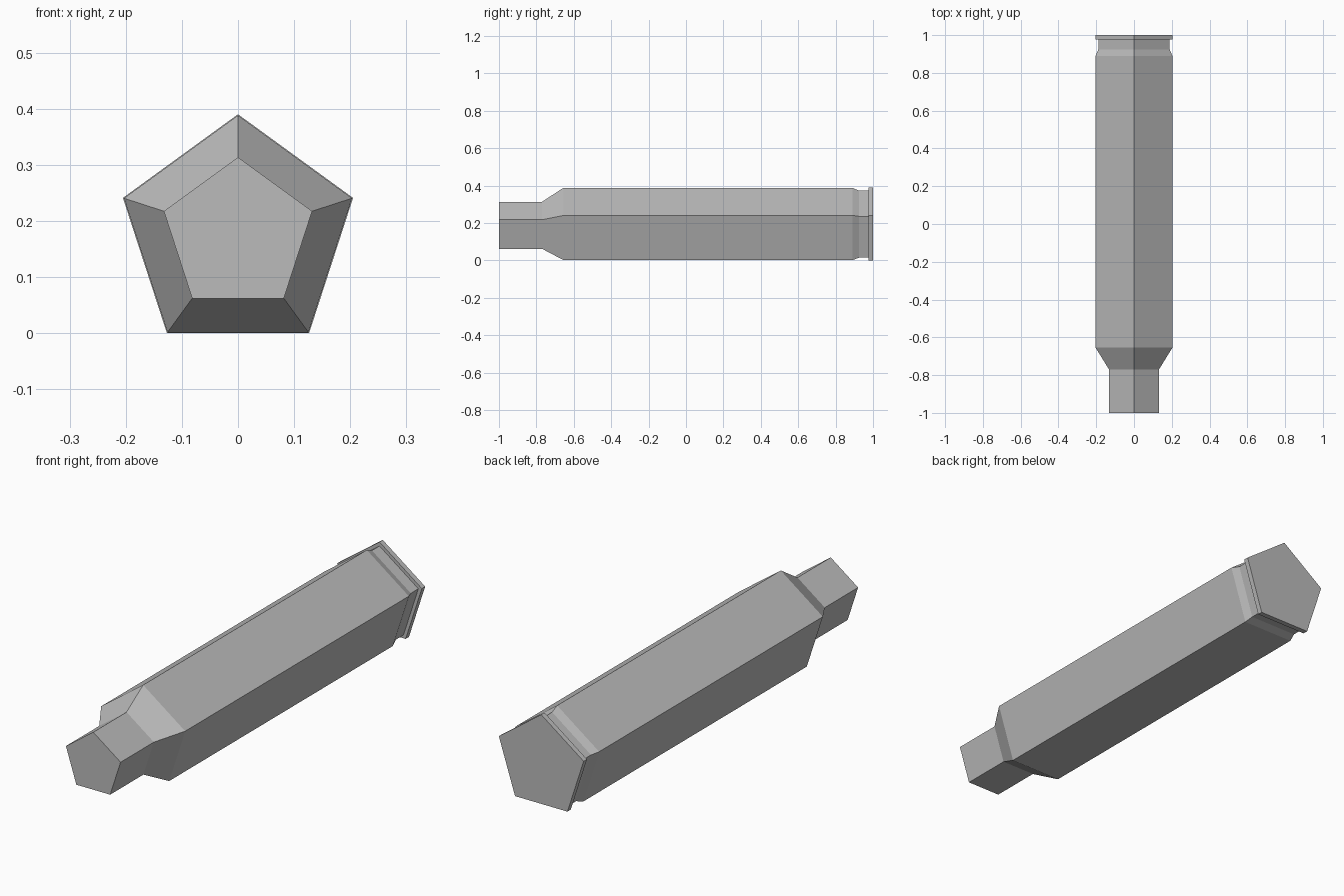
import bpy
import bmesh
from math import sin, cos, tau

SIDES = 5
AXIS_Z = 0.1744  # height of the long axis

cube = bpy.data.objects.get("Cube")
if cube:
    bpy.data.objects.remove(cube, do_unlink=True)

# Flat grey metal
grey = bpy.data.materials.new("grey_metal")
grey.use_nodes = True
colour = (0.5, 0.5, 0.5, 1)
grey.diffuse_color = colour
grey.node_tree.nodes["Principled BSDF"].inputs["Base Color"].default_value = colour

# Profile along y as (y, radius), from the neck back to the rim
profile = [
    (-1.0, 0.139), (-0.77, 0.139),      # neck
    (-0.655, 0.2137), (0.89, 0.2137),   # shoulder and body
    (0.925, 0.198), (0.977, 0.198),     # extractor groove
    (0.977, 0.2156), (1.0, 0.2156),     # rim
]


def ring(bm, y, radius):
    """Five-sided ring around the long axis, one corner pointing up."""
    angles = [tau * i / SIDES for i in range(SIDES)]
    return [bm.verts.new((radius * sin(a), y, AXIS_Z + radius * cos(a))) for a in angles]


# Casing: rings bridged along the axis, capped at both ends
bm = bmesh.new()
rings = [ring(bm, y, r) for y, r in profile]
for a, b in zip(rings, rings[1:]):
    for i in range(SIDES):
        j = (i + 1) % SIDES
        bm.faces.new((a[i], a[j], b[j], b[i]))
bm.faces.new(rings[0])
bm.faces.new(rings[-1])
bmesh.ops.recalc_face_normals(bm, faces=bm.faces)

mesh = bpy.data.meshes.new("casing")
bm.to_mesh(mesh)
bm.free()
mesh.materials.append(grey)
casing = bpy.data.objects.new("casing", mesh)
bpy.context.collection.objects.link(casing)
